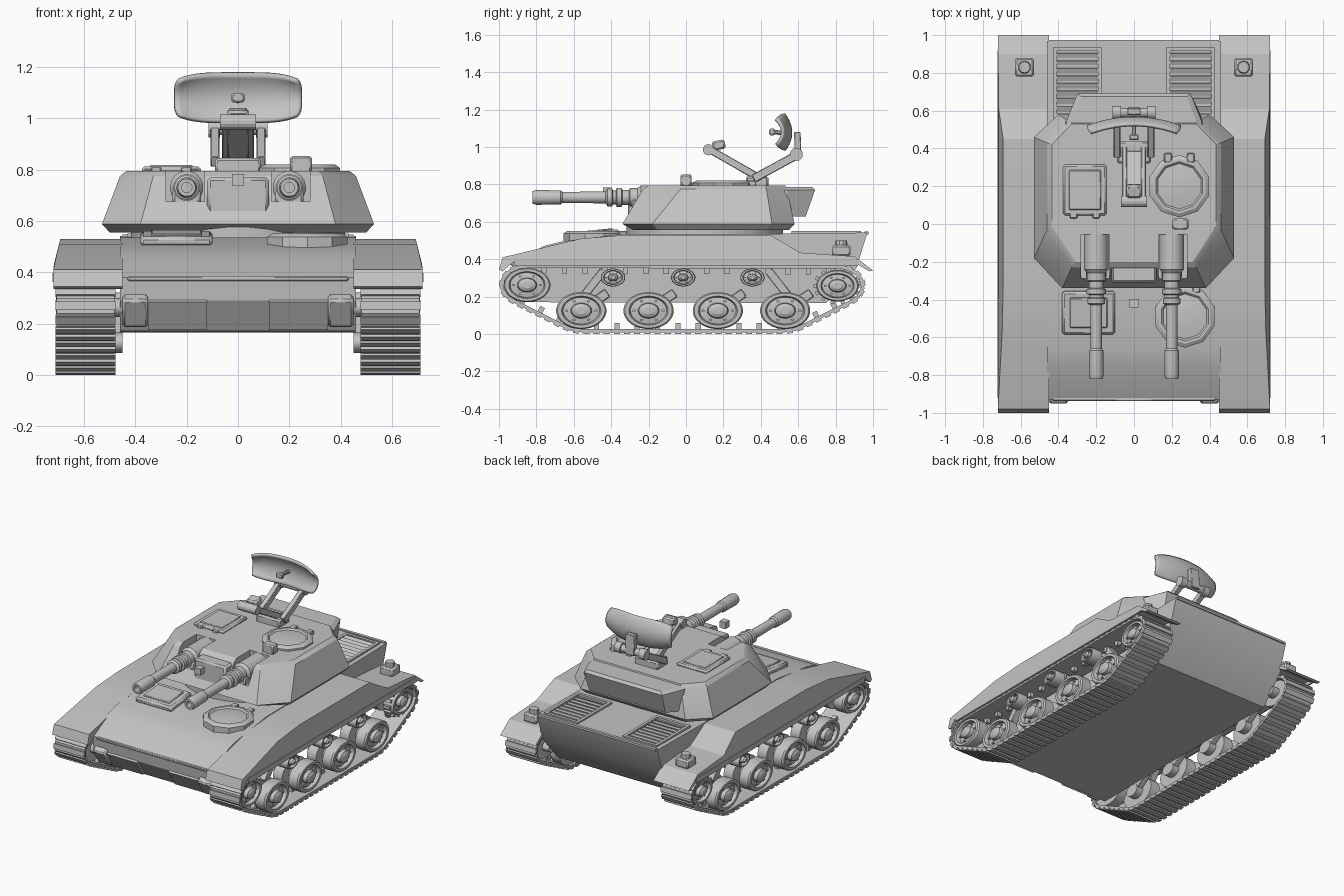
import bpy, bmesh, math
from mathutils import Vector, Matrix
from mathutils.geometry import convex_hull_2d

if "Cube" in bpy.data.objects:
    bpy.data.objects.remove(bpy.data.objects["Cube"], do_unlink=True)

GREY = (0.55, 0.55, 0.55, 1)
grey = bpy.data.materials.new("plain_grey")
grey.use_nodes = True
grey.diffuse_color = GREY
grey.node_tree.nodes["Principled BSDF"].inputs["Base Color"].default_value = GREY
parts = []


def finish(name, bm, bevel=0):
    bmesh.ops.recalc_face_normals(bm, faces=bm.faces)
    mesh = bpy.data.meshes.new(name)
    bm.to_mesh(mesh)
    bm.free()
    mesh.materials.append(grey)
    ob = bpy.data.objects.new(name, mesh)
    bpy.context.collection.objects.link(ob)
    if bevel:
        mod = ob.modifiers.new("edge", "BEVEL")
        mod.width, mod.segments = bevel, 1
    parts.append(ob)
    return ob


def loft(name, rings, bevel=0):
    """Skin equal-length rings of points and cap both ends."""
    bm = bmesh.new()
    rows = [[bm.verts.new(p) for p in ring] for ring in rings]
    n = len(rows[0])
    for a, b in zip(rows, rows[1:]):
        for i in range(n):
            bm.faces.new((a[i], a[(i + 1) % n], b[(i + 1) % n], b[i]))
    bm.faces.new(rows[0])
    bm.faces.new(rows[-1])
    return finish(name, bm, bevel)


def box(name, centre, size, rot=0, bevel=0):
    """Box turned about the x axis."""
    bm = bmesh.new()
    m = Matrix.Translation(centre) @ Matrix.Rotation(rot, 4, "X") @ Matrix.Diagonal((*size, 1))
    bmesh.ops.create_cube(bm, size=1, matrix=m)
    return finish(name, bm, bevel)


def beam(name, x, width, a, b, height):
    """Bar between two (y, z) points."""
    dy, dz = b[0] - a[0], b[1] - a[1]
    return box(name, (x, (a[0] + b[0]) / 2, (a[1] + b[1]) / 2),
               (width, math.hypot(dy, dz), height), math.atan2(dz, dy), 0.004)


def lathe(name, origin, axis, profile, segs=24, long=1):
    """Turn (radius, distance) pairs about an axis; long makes it oval along y."""
    q = Vector(axis).to_track_quat("Z", "Y")
    o, oval = Vector(origin), Matrix.Diagonal((1, long, 1))
    turn = [2 * math.pi * (i + 0.5) / segs for i in range(segs)]
    return loft(name, [[o + oval @ (q @ Vector((r * math.cos(t), r * math.sin(t), d))) for t in turn]
                       for r, d in profile])


def sym_ring(half, z):
    """Mirror a half outline across x into a full ring."""
    return [(x, y, z) for x, y in half] + [(-x, y, z) for x, y in reversed(half)]


# Hull
hull = [(-0.84, 0.17), (-0.92, 0.29), (-0.93, 0.38), (-0.76, 0.47), (-0.66, 0.495), (-0.34, 0.535),
        (0.45, 0.535), (0.97, 0.542), (0.91, 0.35), (0.75, 0.165)]
loft("hull", [[(x, y, z) for y, z in hull] for x in (-0.46, 0.46)])
box("glacis_seam", (0, -0.925, 0.375), (0.86, 0.025, 0.02), 0, 0.005)
box("rear_deck_lip", (0, 0.965, 0.54), (0.9, 0.02, 0.015))

# Sloping fenders
fender = [(-1.0, 0.345), (-0.98, 0.41), (-0.56, 0.51), (-0.32, 0.53), (0.45, 0.53), (0.61, 0.435),
          (0.9, 0.415), (1.0, 0.34), (0.98, 0.335), (0.89, 0.388), (-0.92, 0.388), (-0.98, 0.335)]
for side, s in (("left", 1), ("right", -1)):
    loft(side + "_fender", [[(s * 0.45, y, z) for y, z in fender],
                            [(s * (0.72 - max(0, z - 0.42) * 0.25), y, z) for y, z in fender]])
    box(side + "_fender_trim", (s * 0.717, 0, 0.38), (0.012, 1.84, 0.035))
    box(side + "_tail_light", (s * 0.58, 0.83, 0.445), (0.1, 0.1, 0.06), 0, 0.01)
    lathe(side + "_tail_lens", (s * 0.58, 0.83, 0.47), (0, 0, 1), [(0.035, 0), (0.03, 0.03)], 10)
    box(side + "_front_plate", (s * 0.235, -0.888, 0.235), (0.23, 0.02, 0.13), math.radians(33))
    box(side + "_tow_bracket", (s * 0.4, -0.9, 0.25), (0.1, 0.05, 0.13), math.radians(33), 0.01)

    # Engine grille with slats
    for dx in (-0.12, 0.12):
        box(side + "_grille_side", (s * 0.3 + dx, 0.75, 0.541), (0.02, 0.36, 0.02))
    for y in (0.575, 0.925):
        box(side + "_grille_end", (s * 0.3, y, 0.541), (0.26, 0.02, 0.02))
    for i in range(8):
        box(side + "_grille_slat", (s * 0.3, 0.61 + i * 0.04, 0.541), (0.23, 0.032, 0.006), 0.4)

# Hull hatches
box("driver_hatch", (-0.24, -0.47, 0.53), (0.28, 0.23, 0.04), 0.1, 0.012)
box("driver_hatch_lid", (-0.24, -0.47, 0.55), (0.2, 0.16, 0.015), 0.1, 0.005)


def round_hatch(name, x, y, z):
    lathe(name, (x, y, z), (0, 0, 1), [(0.165, -0.03), (0.165, 0.012), (0.145, 0.025), (0.13, 0.025),
                                      (0.12, 0.015), (0.05, 0.025), (0.02, 0.025)], 10)
    for dx in (-0.06, 0.06):
        box(name + "_hinge", (x + dx, y + 0.15, z + 0.01), (0.04, 0.05, 0.03), 0, 0.005)


round_hatch("crew_hatch", 0.27, -0.49, 0.525)

# Tracks and running gear, with wheels longer than tall
OVAL = 1.36
IDLER, SPROCKET, ROAD = (-0.85, 0.262), (0.81, 0.258), [(-0.56, 0.125), (-0.2, 0.125), (0.17, 0.125), (0.53, 0.125)]
rims = [(IDLER, 0.1), (SPROCKET, 0.1)] + [(c, 0.107) for c in ROAD]
cloud = [Vector((c[0] + OVAL * r * math.cos(a), c[1] + r * math.sin(a)))
         for c, r in rims for a in [math.pi * k / 24 for k in range(48)]]
loop = [cloud[i] for i in convex_hull_2d(cloud)]
lengths = [(loop[(i + 1) % len(loop)] - p).length for i, p in enumerate(loop)]
LINKS = 76
pitch = sum(lengths) / LINKS


def along(d):
    """Point on the belt after distance d."""
    d %= sum(lengths)
    for i, step in enumerate(lengths):
        if d <= step:
            return loop[i].lerp(loop[(i + 1) % len(loop)], d / step)
        d -= step
    return loop[0]


belt_centre = sum(loop, Vector((0, 0))) / len(loop)


def track(name, x):
    bm = bmesh.new()
    for k in range(LINKS):
        a, b = along(k * pitch), along((k + 1) * pitch)
        mid, t = (a + b) / 2, (b - a).normalized()
        out = Vector((t.y, -t.x))
        if out.dot(mid - belt_centre) < 0:
            out = -out
        pieces = [(0, pitch * 1.08, 0.018, 0.225), (0.01, pitch * 0.6, 0.016, 0.235)]
        if k % 2:
            pieces.append((-0.022, pitch * 0.5, 0.035, 0.03))
        for off, long, thick, wide in pieces:
            c = mid + out * off
            m = Matrix.Translation((x, c.x, c.y)) @ Matrix.Rotation(math.atan2(t.y, t.x), 4, "X")
            bmesh.ops.create_cube(bm, size=1, matrix=m @ Matrix.Diagonal((wide, long, thick, 1)))
    finish(name, bm)


def wheel(name, s, c, r, inner=0.5):
    """Dished wheel with a hub, facing outwards."""
    profile = [(r * 0.4, inner - 0.05), (r * 0.4, inner), (r, inner), (r, 0.57), (r * 0.5, 0.575), (r * 0.5, 0.615),
               (r, 0.62), (r, 0.685), (r * 0.94, 0.695), (r * 0.78, 0.695), (r * 0.72, 0.67),
               (r * 0.42, 0.675), (r * 0.38, 0.7), (r * 0.2, 0.71)]
    lathe(name, (0, *c), (s, 0, 0), profile, 28, OVAL)
    for k in range(6):
        a = k * math.pi / 3
        lathe(name + "_bolt", (0, c[0] + OVAL * r * 0.58 * math.cos(a), c[1] + r * 0.58 * math.sin(a)),
              (s, 0, 0), [(r * 0.07, 0.66), (r * 0.07, 0.685)], 6, OVAL)


for side, s in (("left", 1), ("right", -1)):
    track(side + "_track", s * 0.594)
    wheel(side + "_idler", s, IDLER, 0.092)
    wheel(side + "_sprocket", s, SPROCKET, 0.084)
    for k in range(14):
        a = k * math.pi / 7
        box(side + "_sprocket_tooth", (s * 0.655, SPROCKET[0] + OVAL * 0.086 * math.cos(a),
                                       SPROCKET[1] + 0.086 * math.sin(a)), (0.05, 0.025, 0.02), a)
    for c in ROAD:
        wheel(side + "_road_wheel", s, c, 0.099)
        beam(side + "_swing_arm", s * 0.475, 0.04, c, (c[0] + 0.14, 0.22), 0.05)
    for y in (-0.39, -0.015, 0.355):
        wheel(side + "_return_roller", s, (y, 0.302), 0.048)
    for y in (-0.44, 0.44):
        beam(side + "_shock_absorber", s * 0.58, 0.05, (y * 1.25, 0.2), (y, 0.34), 0.045)

# Turret
lathe("turret_ring", (0, 0.1, 0.52), (0, 0, 1), [(0.42, 0), (0.42, 0.06)], 32)
turret = loft("turret", [
    sym_ring([(0.35, -0.28), (0.5, -0.15), (0.5, 0.43), (0.38, 0.55)], 0.555),
    sym_ring([(0.38, -0.34), (0.53, -0.18), (0.53, 0.46), (0.4, 0.58)], 0.588),
    sym_ring([(0.33, -0.23), (0.46, -0.03), (0.46, 0.43), (0.34, 0.54)], 0.775),
    sym_ring([(0.31, -0.2), (0.435, -0.01), (0.435, 0.42), (0.33, 0.53)], 0.795)])
loft("turret_bustle", [sym_ring([(0.38, 0.48), (0.37, 0.54), (0.29, 0.64)], 0.628),
                       sym_ring([(0.36, 0.48), (0.36, 0.54), (0.3, 0.69)], 0.77),
                       sym_ring([(0.34, 0.48), (0.33, 0.54), (0.28, 0.675)], 0.787)])

# Gun bays cut into the turret front
for s in (-1, 1):
    cutter = box("bay_cutter", (s * 0.205, -0.25, 0.77), (0.15, 0.39, 0.19))
    cutter.hide_render = True
    mod = turret.modifiers.new("bay", "BOOLEAN")
    mod.operation, mod.object, mod.solver = "DIFFERENCE", cutter, "EXACT"
    bpy.context.view_layer.objects.active = turret
    bpy.ops.object.modifier_apply(modifier=mod.name)
    parts.remove(cutter)
    bpy.data.objects.remove(cutter, do_unlink=True)
box("sight_housing", (0, -0.18, 0.695), (0.24, 0.26, 0.15), 0, 0.012)

# Twin guns
for side, s in (("left", 1), ("right", -1)):
    lathe(side + "_gun", (s * 0.2, 0, 0.73), (0, -1, 0), [
        (0.065, 0.04), (0.065, 0.24), (0.05, 0.26), (0.05, 0.3), (0.04, 0.305), (0.04, 0.34), (0.052, 0.345),
        (0.052, 0.37), (0.038, 0.375), (0.038, 0.39), (0.048, 0.395), (0.048, 0.42), (0.032, 0.43),
        (0.03, 0.66), (0.038, 0.67), (0.04, 0.8), (0.034, 0.82), (0.02, 0.82), (0.02, 0.77)], 20)
    box(side + "_gun_cradle", (s * 0.2, -0.18, 0.69), (0.11, 0.22, 0.06), 0, 0.01)
box("front_sensor", (0, -0.42, 0.76), (0.045, 0.045, 0.045))

# Turret roof fittings
box("roof_hatch", (-0.26, 0.18, 0.8), (0.23, 0.27, 0.025), 0, 0.01)
box("roof_hatch_lid", (-0.26, 0.18, 0.812), (0.17, 0.21, 0.01), 0, 0.004)
for x in (-0.32, -0.2):
    box("roof_hatch_hinge", (x, 0.05, 0.8), (0.04, 0.04, 0.025), 0, 0.005)
round_hatch("commander_hatch", 0.24, 0.2, 0.795)
box("periscope", (0.245, 0.0, 0.82), (0.085, 0.06, 0.065), 0, 0.008)

# Radar mast: front arm, rear arms and crossbar
box("radar_base", (0, 0.38, 0.815), (0.18, 0.12, 0.06), 0, 0.01)
beam("front_arm_spine", 0, 0.08, (0.38, 0.835), (0.12, 0.985), 0.03)
for s in (-1, 1):
    beam("front_arm", s * 0.05, 0.025, (0.4, 0.83), (0.12, 0.99), 0.04)
    beam("rear_arm", s * 0.09, 0.035, (0.36, 0.83), (0.59, 0.955), 0.045)
    lathe("arm_joint", (s * 0.07, 0.59, 0.96), (s, 0, 0), [(0.035, 0), (0.035, 0.045)], 14)
box("front_arm_head", (0, 0.175, 1.01), (0.08, 0.07, 0.05), 0.2, 0.01)
lathe("arm_pivot", (-0.07, 0.12, 0.985), (1, 0, 0), [(0.03, 0), (0.03, 0.14)], 14)
lathe("crossbar", (-0.11, 0.59, 0.96), (1, 0, 0), [(0.025, 0), (0.025, 0.22)], 14)
beam("dish_post", 0, 0.07, (0.6, 0.94), (0.595, 1.08), 0.035)

# Curved radar dish with feed
bm = bmesh.new()
bmesh.ops.create_grid(bm, x_segments=24, y_segments=12, size=1)
for v in bm.verts:
    u, w = v.co.x, v.co.y
    x, h = 0.247 * u * (1 - 0.07 * w ** 4), 0.095 * w * (1 - 0.28 * u ** 4)
    v.co = (x, 0.56 - 0.045 * u * u - 0.035 * w * w - 0.02 * h, 1.08 + h)
dish = finish("radar_dish", bm)
shell = dish.modifiers.new("thickness", "SOLIDIFY")
shell.thickness, shell.offset = 0.016, 0
lathe("feed_arm", (0, 0.565, 1.07), (0, -1, 0.1), [(0.012, 0), (0.012, 0.11)], 10)
box("feed_horn", (0, 0.46, 1.08), (0.05, 0.03, 0.035), 0, 0.006)

# Smooth curved surfaces, keep edges crisp
bpy.ops.object.select_all(action="DESELECT")
for ob in parts:
    ob.select_set(True)
bpy.context.view_layer.objects.active = turret
bpy.ops.object.shade_smooth_by_angle(angle=math.radians(25))
